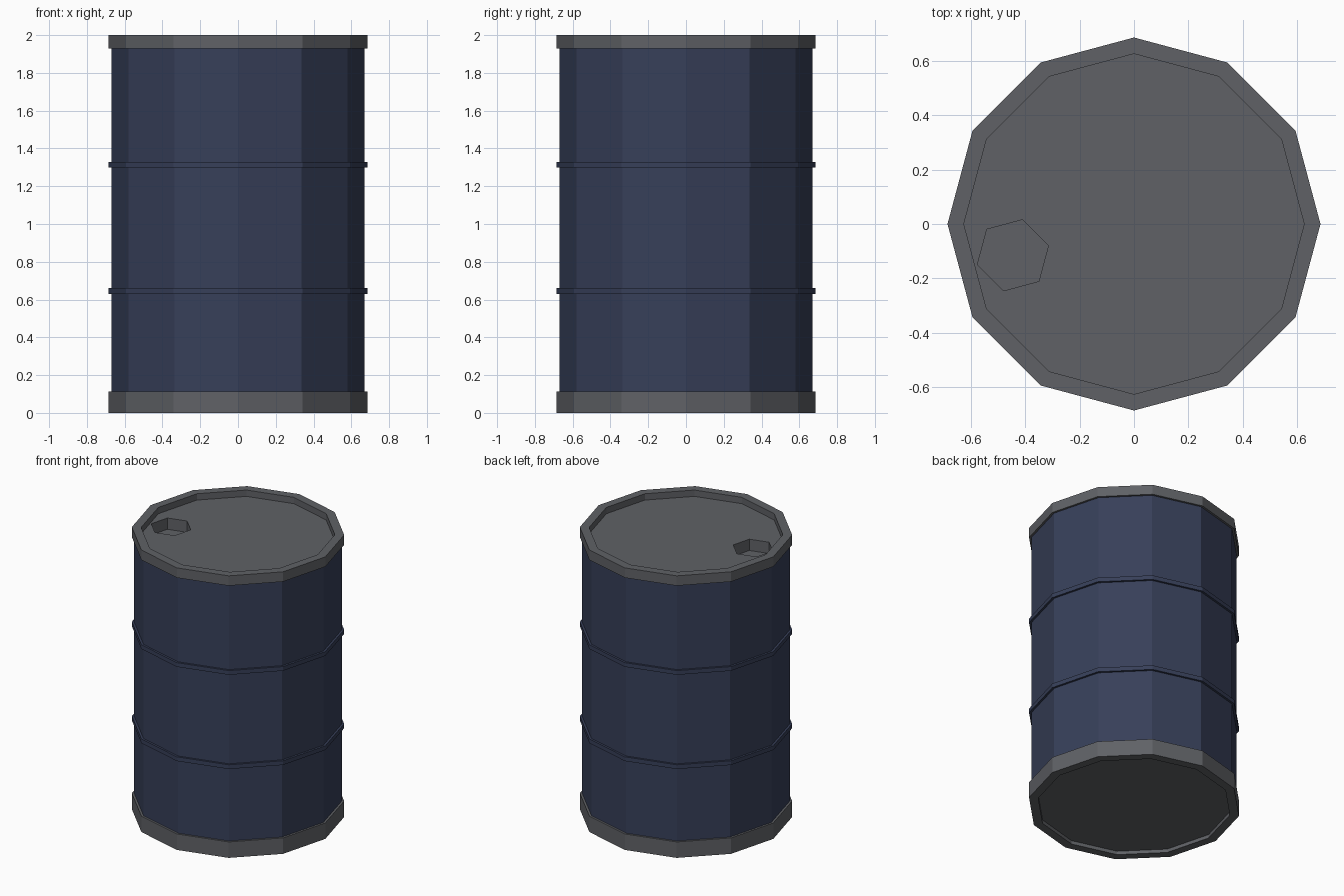
import bpy, bmesh, math

if "Cube" in bpy.data.objects:
    bpy.data.objects.remove(bpy.data.objects["Cube"])

SIDES = 12
R_BODY, R_RIM, R_IN = 0.67, 0.685, 0.625
LID_Z, HOLE_DEPTH = 1.955, 0.08


def material(name, rgb):
    m = bpy.data.materials.new(name)
    m.diffuse_color = (*rgb, 1)
    m.use_nodes = True
    m.node_tree.nodes["Principled BSDF"].inputs["Base Color"].default_value = m.diffuse_color
    return m


blue = material("dark_blue_paint", (0.038, 0.050, 0.100))
grey = material("grey_metal", (0.116, 0.121, 0.133))


def ring(bm, r, z, n=SIDES, cx=0, cy=0, start=0):
    return [bm.verts.new((cx + r * math.cos(start + math.tau * i / n),
                          cy + r * math.sin(start + math.tau * i / n), z)) for i in range(n)]


def skin(bm, a, b):
    n = len(a)
    for i in range(n):
        j = (i + 1) % n
        bm.faces.new((a[i], a[j], b[j], b[i]))


def finish(bm, name, mat):
    me = bpy.data.meshes.new(name)
    bm.to_mesh(me)
    bm.free()
    me.materials.append(mat)
    ob = bpy.data.objects.new(name, me)
    bpy.context.collection.objects.link(ob)
    return ob


def lathe(bm, profile):
    """Sweep an (r, z) profile, listed bottom-outside upward, and return its rings."""
    rings = [ring(bm, r, z) for r, z in profile]
    for a, b in zip(rings, rings[1:]):
        skin(bm, a, b)
    return rings


# drum wall with two raised ribs
profile = [(R_BODY, 0.10)]
for z in (0.63, 1.298):
    profile += [(R_BODY, z), (R_RIM, z), (R_RIM, z + 0.03), (R_BODY, z + 0.03)]
profile.append((R_BODY, 1.94))
bm = bmesh.new()
lathe(bm, profile)
finish(bm, "drum_wall", blue)

# base rim with a shallow recessed underside
bm = bmesh.new()
rings = lathe(bm, [(R_IN, 0.025), (R_IN, 0), (R_RIM, 0), (R_RIM, 0.113), (R_BODY - 0.01, 0.113)])
bm.faces.new(rings[0][::-1])
finish(bm, "base_rim", grey)

# top rim, standing above the lid
bm = bmesh.new()
lathe(bm, [(R_BODY - 0.01, 1.93), (R_RIM, 1.93), (R_RIM, 2.0), (R_IN, 2.0), (R_IN, LID_Z)])
finish(bm, "top_rim", grey)

# lid with a six-sided filler hole
bm = bmesh.new()
edge = ring(bm, R_IN, LID_Z)
hole = dict(r=0.135, n=6, cx=-0.445, cy=-0.115, start=math.radians(15))
mouth = ring(bm, z=LID_Z, **hole)
loops = [bm.edges.new((lp[i - 1], lp[i])) for lp in (edge, mouth) for i in range(len(lp))]
bmesh.ops.triangle_fill(bm, use_beauty=True, use_dissolve=False, edges=loops, normal=(0, 0, 1))
floor = ring(bm, z=LID_Z - HOLE_DEPTH, **hole)
skin(bm, floor[::-1], mouth[::-1])
bm.faces.new(floor)
bm.normal_update()
for f in bm.faces:
    if f.normal.z < -0.5:
        f.normal_flip()
finish(bm, "lid", grey)
